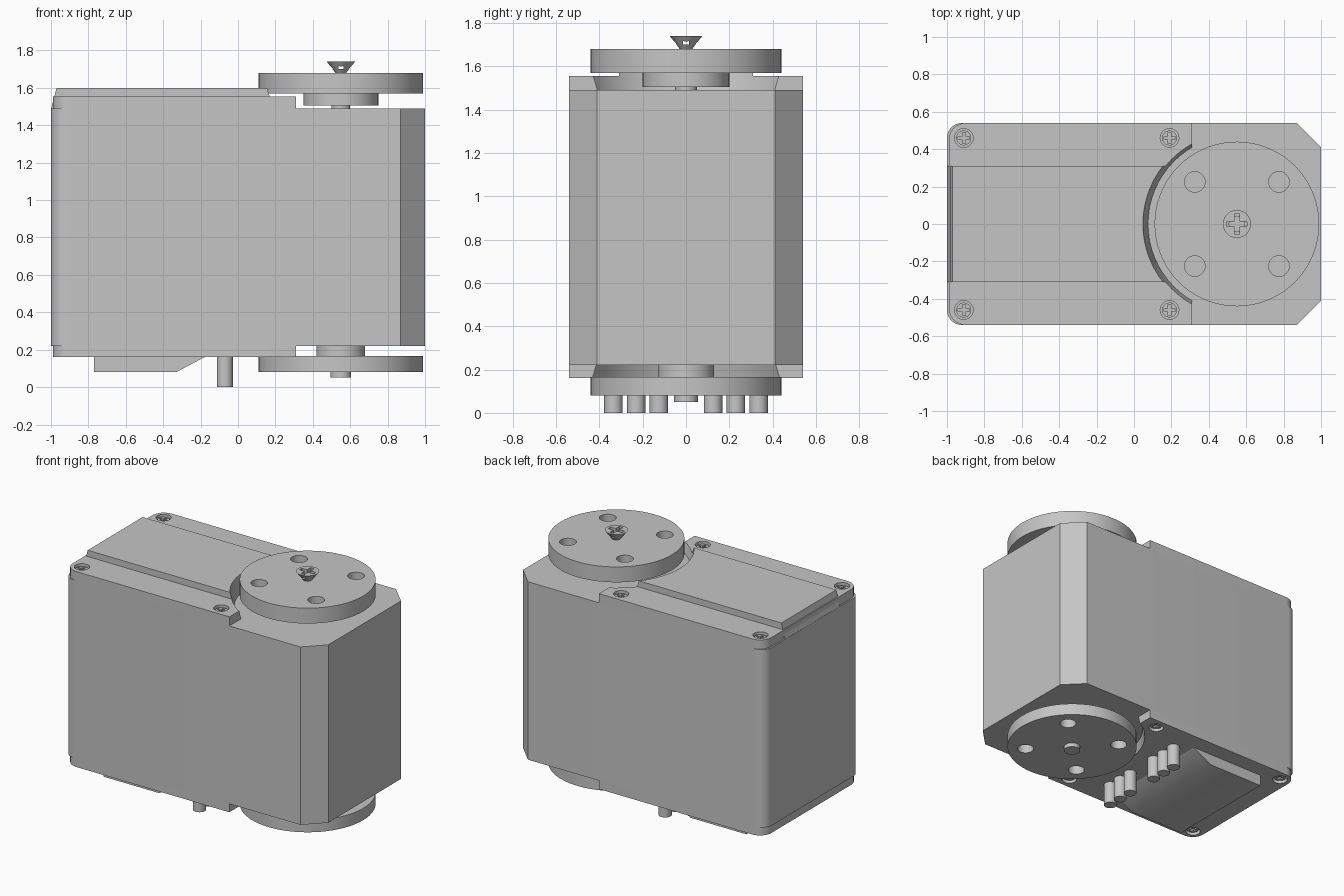
import bpy, bmesh
from math import pi, cos, sin
from mathutils import Matrix

cube = bpy.data.objects.get("Cube")
if cube:
    bpy.data.objects.remove(cube, do_unlink=True)

grey = bpy.data.materials.new("light_grey")
grey.use_nodes = True
grey.diffuse_color = (0.56, 0.56, 0.56, 1)
for node in grey.node_tree.nodes:
    if node.type == 'BSDF_PRINCIPLED':
        node.inputs["Base Color"].default_value = grey.diffuse_color

WHEEL_X = 0.55


def make(name, bm):
    bmesh.ops.recalc_face_normals(bm, faces=bm.faces[:])
    mesh = bpy.data.meshes.new(name)
    bm.to_mesh(mesh)
    bm.free()
    mesh.materials.append(grey)
    ob = bpy.data.objects.new(name, mesh)
    bpy.context.collection.objects.link(ob)
    return ob


def prism(name, pts, lo, hi, along_y=False):
    """Extrude an outline in z, or an x-z profile in y."""
    bm = bmesh.new()
    place = (lambda p, h: (p[0], h, p[1])) if along_y else (lambda p, h: (p[0], p[1], h))
    face = bm.faces.new([bm.verts.new(place(p, lo)) for p in pts])
    moved = bmesh.ops.extrude_face_region(bm, geom=[face])["geom"]
    shift = (0, hi - lo, 0) if along_y else (0, 0, hi - lo)
    bmesh.ops.translate(bm, vec=shift,
                        verts=[v for v in moved if isinstance(v, bmesh.types.BMVert)])
    return make(name, bm)


def box(name, x0, x1, y0, y1, z0, z1):
    return prism(name, [(x0, y0), (x1, y0), (x1, y1), (x0, y1)], z0, z1)


def cone(name, x, y, z0, z1, r0, r1=None, sides=32):
    bm = bmesh.new()
    bmesh.ops.create_cone(bm, cap_ends=True, segments=sides, radius1=r0,
                          radius2=r0 if r1 is None else r1, depth=z1 - z0,
                          matrix=Matrix.Translation((x, y, (z0 + z1) / 2)))
    return make(name, bm)


def cut(ob, cutters):
    """Subtract the cutters and throw them away."""
    for c in cutters:
        mod = ob.modifiers.new("cut", 'BOOLEAN')
        mod.operation, mod.solver, mod.object = 'DIFFERENCE', 'EXACT', c
        c.hide_render = True
    bpy.context.view_layer.update()
    result = bpy.data.meshes.new_from_object(
        ob.evaluated_get(bpy.context.evaluated_depsgraph_get()))
    ob.modifiers.clear()
    ob.data = result
    for c in cutters:
        bpy.data.objects.remove(c, do_unlink=True)


def rounded_end(x, half, r):
    """Points round the two -x corners, from +y to -y."""
    arc = [pi / 2 + i * pi / 16 for i in range(9)]
    top = [(x + r + r * cos(a), half - r + r * sin(a)) for a in arc]
    return top + [(px, -py) for px, py in reversed(top)]


def cross(name, x, y, z0, z1, length, width):
    return [box(name + "_a", x - length, x + length, y - width, y + width, z0, z1),
            box(name + "_b", x - width, x + width, y - length, y + length, z0, z1)]


# Main body: rounded at one end, chamfered at the other
prism("body", rounded_end(-1, 0.54, 0.08)
      + [(0.87, -0.54), (1, -0.41), (1, 0.41), (0.87, 0.54)], 0.22, 1.49)

# Cover plates, scooped out around the wheels
plate = rounded_end(-0.99, 0.54, 0.09) + [(0.31, -0.54), (0.31, 0.54)]
top_plate = prism("top_plate", plate, 1.485, 1.555)
ridge = prism("top_ridge", [(-1, 1.485), (-0.97, 1.60), (0.5, 1.60), (0.5, 1.485)],
              -0.31, 0.31, True)
bottom_plate = prism("bottom_plate", plate, 0.16, 0.225)
cut(ridge, [cone("scoop", WHEEL_X, 0, 1.45, 1.65, 0.465, 0.515, 64)])

for plate_ob, scoop, outer, inner in (
        (top_plate, (1.45, 1.65, 0.465, 0.515), 1.57, 1.515),
        (bottom_plate, (0.1, 0.26, 0.51, 0.47), 0.15, 0.195)):
    lo, hi = sorted((outer, inner))
    pockets = [cone("pocket", x, y, lo, hi, 0.05, sides=20)
               for x in (-0.91, 0.19) for y in (-0.46, 0.46)]
    cut(plate_ob, [cone("scoop", WHEEL_X, 0, *scoop, 64)] + pockets)

# Cross-slotted corner screws in the plate pockets
for end, z0, z1, slot0, slot1 in (("top", 1.5, 1.54, 1.525, 1.56),
                                  ("bottom", 0.175, 0.21, 0.15, 0.19)):
    for side, y in (("right", -0.46), ("left", 0.46)):
        for spot, x in (("rear", -0.91), ("inner", 0.19)):
            screw = cone(f"{end}_{side}_{spot}_screw", x, y, z0, z1, 0.04, sides=20)
            cut(screw, cross("slot", x, y, slot0, slot1, 0.03, 0.008))

# Wheels with four round holes, hubs and shafts
for end, z0, z1 in (("top", 1.57, 1.68), ("bottom", 0.08, 0.165)):
    wheel = cone(end + "_wheel", WHEEL_X, 0, z0, z1, 0.44, sides=72)
    cut(wheel, [cone("hole", WHEEL_X + dx, dy, z0 - 0.05, z1 + 0.05, 0.055, sides=24)
                for dx in (-0.225, 0.225) for dy in (-0.225, 0.225)])
cone("top_hub", WHEEL_X, 0, 1.505, 1.575, 0.2, sides=48)
cone("top_shaft", WHEEL_X, 0, 1.48, 1.51, 0.05)
cone("bottom_hub", WHEEL_X, 0, 0.16, 0.225, 0.13, sides=48)
cone("bottom_knob", WHEEL_X, 0, 0.05, 0.085, 0.055)

# Countersunk centre screw
centre = cone("centre_screw", WHEEL_X, 0, 1.675, 1.74, 0.025, 0.075, 24)
cut(centre, cross("slot", WHEEL_X, 0, 1.70, 1.76, 0.055, 0.014))

# Wedge-shaped foot and row of pins underneath
prism("bottom_wedge", [(-0.77, 0.165), (-0.77, 0.08), (-0.33, 0.08), (-0.17, 0.165)],
      -0.42, 0.42, True)
for side in (-1, 1):
    for i in range(3):
        cone(f"pin_{'left' if side > 0 else 'right'}_{i + 1}",
             -0.07, side * (0.125 + 0.105 * i), 0, 0.17, 0.043, sides=20)

# Smooth the curved surfaces, keeping edges sharp
bpy.ops.object.select_all(action='DESELECT')
for ob in bpy.context.scene.objects:
    if ob.type == 'MESH' and grey.name in ob.data.materials:
        ob.select_set(True)
        bpy.context.view_layer.objects.active = ob
bpy.ops.object.shade_smooth_by_angle()
